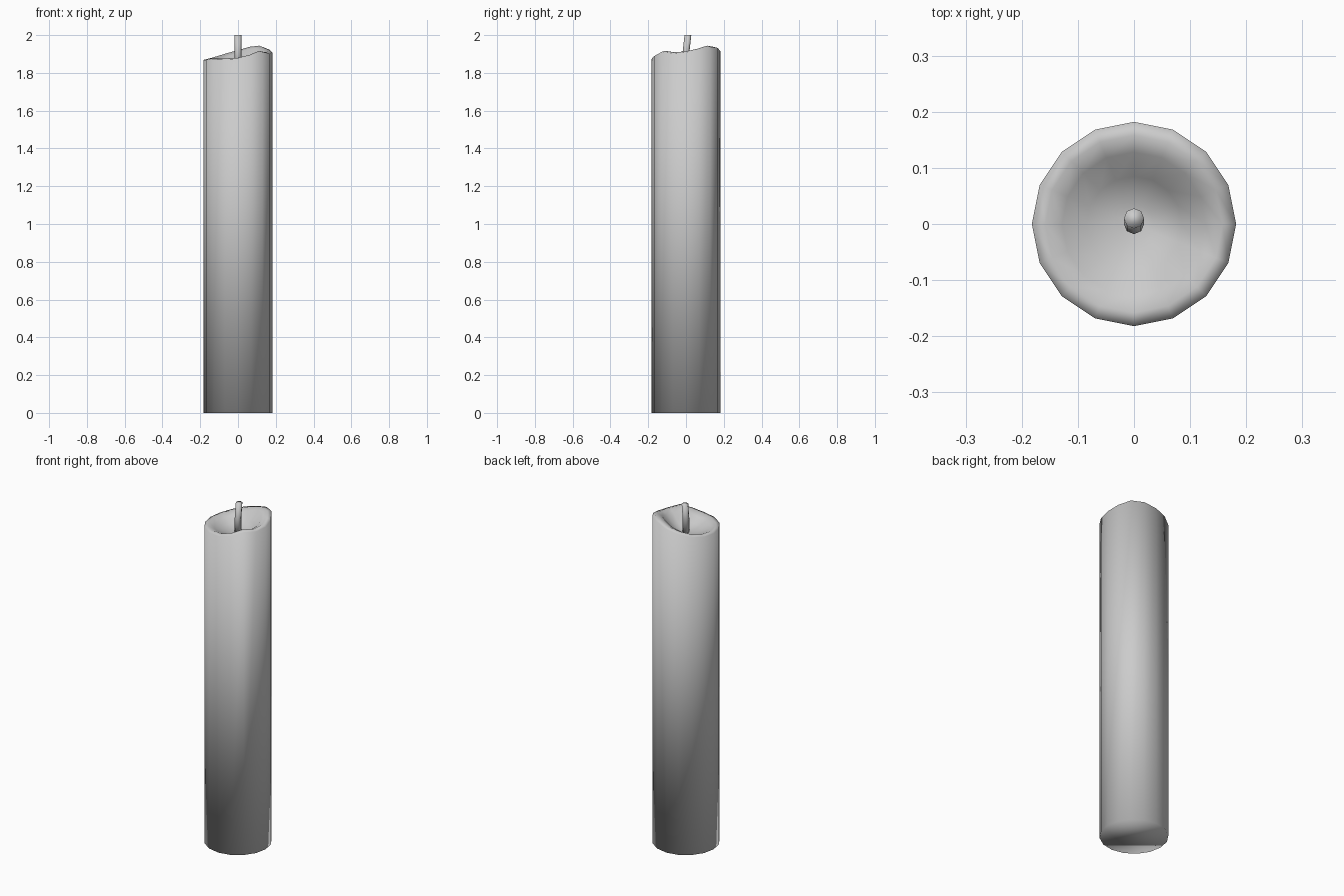
import bpy, bmesh, math

if "Cube" in bpy.data.objects:
    bpy.data.objects.remove(bpy.data.objects["Cube"])

SIDES = 16
# uneven melted rim heights, counter-clockwise from +x
RIM = [1.912, 1.926, 1.942, 1.936, 1.918, 1.902, 1.886, 1.876,
       1.873, 1.873, 1.873, 1.875, 1.878, 1.893, 1.915, 1.907]


def loft(name, rings):
    """Bridge closed rings of points and cap both ends."""
    bm = bmesh.new()
    loops = [[bm.verts.new(p) for p in r] for r in rings]
    for a, b in zip(loops, loops[1:]):
        n = len(a)
        for i in range(n):
            j = (i + 1) % n
            bm.faces.new((a[i], a[j], b[j], b[i]))
    bm.faces.new(loops[0][::-1])
    bm.faces.new(loops[-1])
    for f in bm.faces:
        f.smooth = True
    me = bpy.data.meshes.new(name)
    bm.to_mesh(me)
    bm.free()
    ob = bpy.data.objects.new(name, me)
    bpy.context.collection.objects.link(ob)
    return ob


def ring(r, n, height, cy=0.0):
    return [(r * math.cos(2 * math.pi * i / n),
             cy + r * math.sin(2 * math.pi * i / n), height(i)) for i in range(n)]


# wax body: straight wall, rounded uneven rim, shallow melted bowl
FLOOR = 1.83


def bowl(t):
    return lambda i: FLOOR + (RIM[i] - 0.012 - FLOOR) * t


loft("wax_body", [
    ring(0.182, SIDES, lambda i: 0.0),
    ring(0.182, SIDES, lambda i: RIM[i] - 0.004),
    ring(0.158, SIDES, lambda i: RIM[i] + 0.002),
    ring(0.128, SIDES, lambda i: RIM[i] - 0.012),
    ring(0.085, SIDES, bowl(0.4)),
    ring(0.035, SIDES, bowl(0.0)),
])

# wick: short cord leaning slightly backwards
loft("wick", [ring(0.018, 8, lambda i, z=z: z, cy)
              for cy, z in ((0.0, 1.82), (0.0, 1.91), (0.010, 2.0))])
